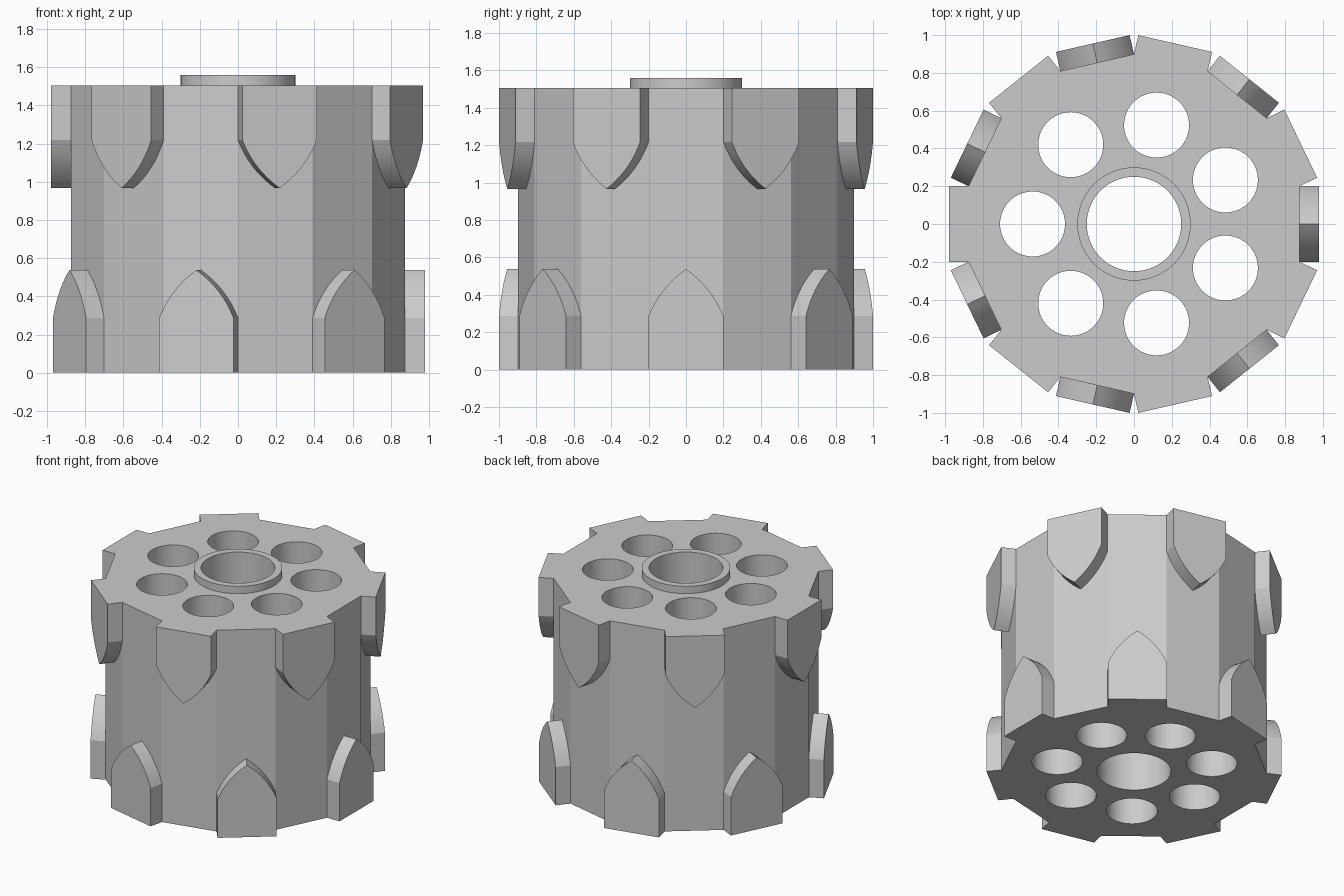
import bpy, bmesh, math
from mathutils import Matrix, Vector

cube = bpy.data.objects.get("Cube")
if cube:
    bpy.data.objects.remove(cube)

SIDES = 14
HALF = 0.2                                  # half width of one flat side
FLAT = HALF / math.tan(math.pi / SIDES)     # distance from axis to a flat side
LUG = 0.98                                  # distance from axis to a lug face
HEIGHT = 1.505
SHOULDER, TIP = 0.287, 0.538                # where a lug starts to taper, and ends
BORE, COLLAR, COLLAR_TOP = 0.25, 0.3, 1.56
CHAMBER, CHAMBER_RING = 0.172, 0.537

steel = bpy.data.materials.new("grey steel")
steel.use_nodes = True
grey = (0.6, 0.6, 0.6, 1)
steel.diffuse_color = grey
steel.node_tree.nodes["Principled BSDF"].inputs["Base Color"].default_value = grey


def finish(bm, name):
    bmesh.ops.recalc_face_normals(bm, faces=bm.faces)
    mesh = bpy.data.meshes.new(name)
    bm.to_mesh(mesh)
    bm.free()
    mesh.materials.append(steel)
    obj = bpy.data.objects.new(name, mesh)
    bpy.context.collection.objects.link(obj)
    bpy.ops.object.select_all(action='DESELECT')
    obj.select_set(True)
    bpy.context.view_layer.objects.active = obj
    bpy.ops.object.shade_smooth_by_angle(angle=math.radians(20))


def circle(bm, radius, x, y, z, n=64):
    return [bm.verts.new((x + radius * math.cos(2 * math.pi * i / n),
                          y + radius * math.sin(2 * math.pi * i / n), z)) for i in range(n)]


def bridge(bm, a, b):
    for i in range(len(a)):
        j = (i + 1) % len(a)
        bm.faces.new((a[i], a[j], b[j], b[i]))


def pointed_arch(steps=8, bulge=0.024):
    """Half-round pointed outline, from bottom left over the tip to bottom right."""
    chord = Vector((HALF, TIP - SHOULDER))
    normal = Vector((-chord.y, chord.x)).normalized()
    left = [Vector((-HALF, 0))]
    for i in range(steps + 1):
        t = i / steps
        left.append(Vector((-HALF, SHOULDER)) + chord * t + normal * 4 * bulge * t * (1 - t))
    return left + [Vector((-p.x, p.y)) for p in reversed(left[:-1])]


# Drum sides, with a raised lug at alternating ends
drum = bmesh.new()
arch = pointed_arch()
shoulder_top = HEIGHT - SHOULDER
panel = arch[1:-1] + [Vector(p) for p in ((HALF, shoulder_top), (HALF, HEIGHT),
                                          (-HALF, HEIGHT), (-HALF, shoulder_top))]
for side in range(SIDES):
    turn = Matrix.Rotation(2 * math.pi * side / SIDES, 3, 'Z')

    def points(outline, distance):
        return [drum.verts.new(turn @ Vector(
            (distance, p.x, HEIGHT - p.y if side % 2 else p.y))) for p in outline]

    drum.faces.new(points(panel, FLAT))
    drum.faces.new(points(arch, LUG))
    inner, outer = points(arch, FLAT), points(arch, LUG)
    for i in range(len(arch) - 1):
        drum.faces.new((inner[i], inner[i + 1], outer[i + 1], outer[i]))

# Central bore and seven chambers
holes = [(BORE, 0, 0)]
for k in range(7):
    angle = math.pi + 2 * math.pi * k / 7
    holes.append((CHAMBER, CHAMBER_RING * math.cos(angle), CHAMBER_RING * math.sin(angle)))
for radius, x, y in holes:
    bridge(drum, circle(drum, radius, x, y, 0), circle(drum, radius, x, y, HEIGHT))
bmesh.ops.remove_doubles(drum, verts=drum.verts, dist=0.0001)

# End faces around the holes
for z in (0, HEIGHT):
    rim = [e for e in drum.edges if e.is_boundary
           and all(abs(v.co.z - z) < 0.001 for v in e.verts)]
    bmesh.ops.triangle_fill(drum, edges=rim, use_beauty=True, use_dissolve=False,
                            normal=(0, 0, 1 if z else -1))
finish(drum, "drum")

# Raised collar around the bore
ring = bmesh.new()
loops = [circle(ring, r, 0, 0, z) for r, z in ((COLLAR, HEIGHT), (COLLAR, COLLAR_TOP),
                                               (BORE, COLLAR_TOP), (BORE, HEIGHT))]
for i in range(4):
    bridge(ring, loops[i], loops[(i + 1) % 4])
finish(ring, "collar")
